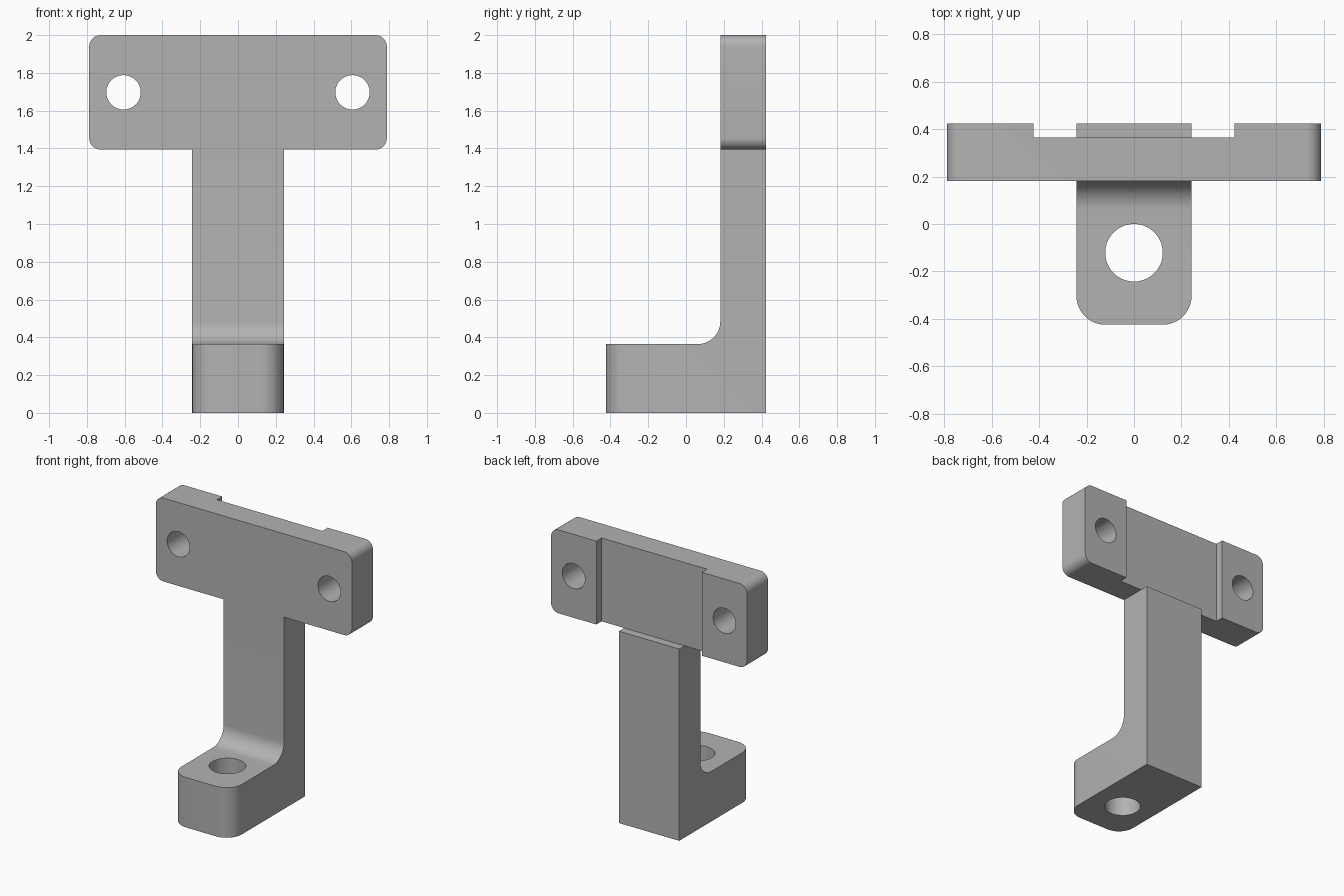
import bpy, bmesh, math
from mathutils import Vector

if "Cube" in bpy.data.objects:
    bpy.data.objects.remove(bpy.data.objects["Cube"], do_unlink=True)

U = 2 / 33  # design unit: the bracket is 33 units tall

grey = bpy.data.materials.new("plain grey")
grey.use_nodes = True
grey.diffuse_color = (0.45, 0.45, 0.45, 1)
grey.node_tree.nodes["Principled BSDF"].inputs["Base Color"].default_value = grey.diffuse_color


def rounded(corners, steps=12):
    """Outline from (a, b, radius) corners, with right-angle corners turned into arcs."""
    outline = []
    for i, (a, b, r) in enumerate(corners):
        p = Vector((a, b))
        if not r:
            outline.append(p)
            continue
        to_prev = (Vector(corners[i - 1][:2]) - p).normalized() * r
        to_next = (Vector(corners[(i + 1) % len(corners)][:2]) - p).normalized() * r
        centre = p + to_prev + to_next
        for k in range(steps + 1):
            t = math.pi / 2 * k / steps
            outline.append(centre - to_next * math.cos(t) - to_prev * math.sin(t))
    return outline


def prism(name, outline, axis, low, high):
    """Extrude an outline along the x, y or z axis."""
    def place(p, depth):
        co = [p[0], p[1]]
        co.insert(axis, depth)
        return Vector(co) * U
    bm = bmesh.new()
    face = bm.faces.new([bm.verts.new(place(p, low)) for p in outline])
    top = bmesh.ops.extrude_face_region(bm, geom=[face])["geom"]
    shift = place((0, 0), high - low)
    bmesh.ops.translate(bm, vec=shift, verts=[v for v in top if isinstance(v, bmesh.types.BMVert)])
    bmesh.ops.recalc_face_normals(bm, faces=bm.faces)
    mesh = bpy.data.meshes.new(name)
    bm.to_mesh(mesh)
    bm.free()
    mesh.materials.append(grey)
    obj = bpy.data.objects.new(name, mesh)
    bpy.context.collection.objects.link(obj)
    return obj


def circle(a, b, r, n=64):
    return [(a + r * math.cos(math.tau * i / n), b + r * math.sin(math.tau * i / n)) for i in range(n)]


def combine(target, tool, operation):
    """Apply a boolean and discard its tool."""
    mod = target.modifiers.new(operation, 'BOOLEAN')
    mod.operation, mod.solver, mod.object = operation, 'EXACT', tool
    bpy.context.view_layer.objects.active = target
    bpy.ops.object.modifier_apply(modifier=mod.name)
    bpy.data.objects.remove(tool, do_unlink=True)


# L-shaped side profile with a fillet between foot and post
bracket = prism("bracket", rounded([(-7, 0, 0), (7, 0, 0), (7, 33, 0), (3, 33, 0), (3, 6, 2), (-7, 6, 0)]),
                0, -20, 20)

# T-shaped front silhouette: narrow post under a rounded crossbar
half = [(4, -3, 0), (4, 23, 0), (13, 23, 1), (13, 33, 1)]
tee = rounded(half + [(-x, z, r) for x, z, r in reversed(half)])
combine(bracket, prism("tee_cutter", tee, 1, -10, 10), 'INTERSECT')

# Rounded front corners of the foot
bm = bmesh.new()
bm.from_mesh(bracket.data)
edges = [e for e in bm.edges if all(v.co.y < -6.9 * U for v in e.verts)
         and abs(e.verts[0].co.z - e.verts[1].co.z) > U]
bmesh.ops.bevel(bm, geom=edges, offset=2 * U, segments=12, profile=0.5, affect='EDGES')
bm.to_mesh(bracket.data)
bm.free()

# Shallow channel across the back of the crossbar
channel = [(-7, 23), (7, 23), (7, 36), (-7, 36)]
combine(bracket, prism("channel_cutter", channel, 1, 6, 9), 'DIFFERENCE')

# Screw holes in the crossbar and a larger one through the foot
for side in (-1, 1):
    combine(bracket, prism("screw_cutter", circle(side * 10, 28, 1.5), 1, 0, 10), 'DIFFERENCE')
combine(bracket, prism("foot_cutter", circle(0, -2, 2), 2, -2, 10), 'DIFFERENCE')

bpy.ops.object.select_all(action='DESELECT')
bracket.select_set(True)
bpy.context.view_layer.objects.active = bracket
bpy.ops.object.shade_smooth_by_angle(angle=math.radians(30))
